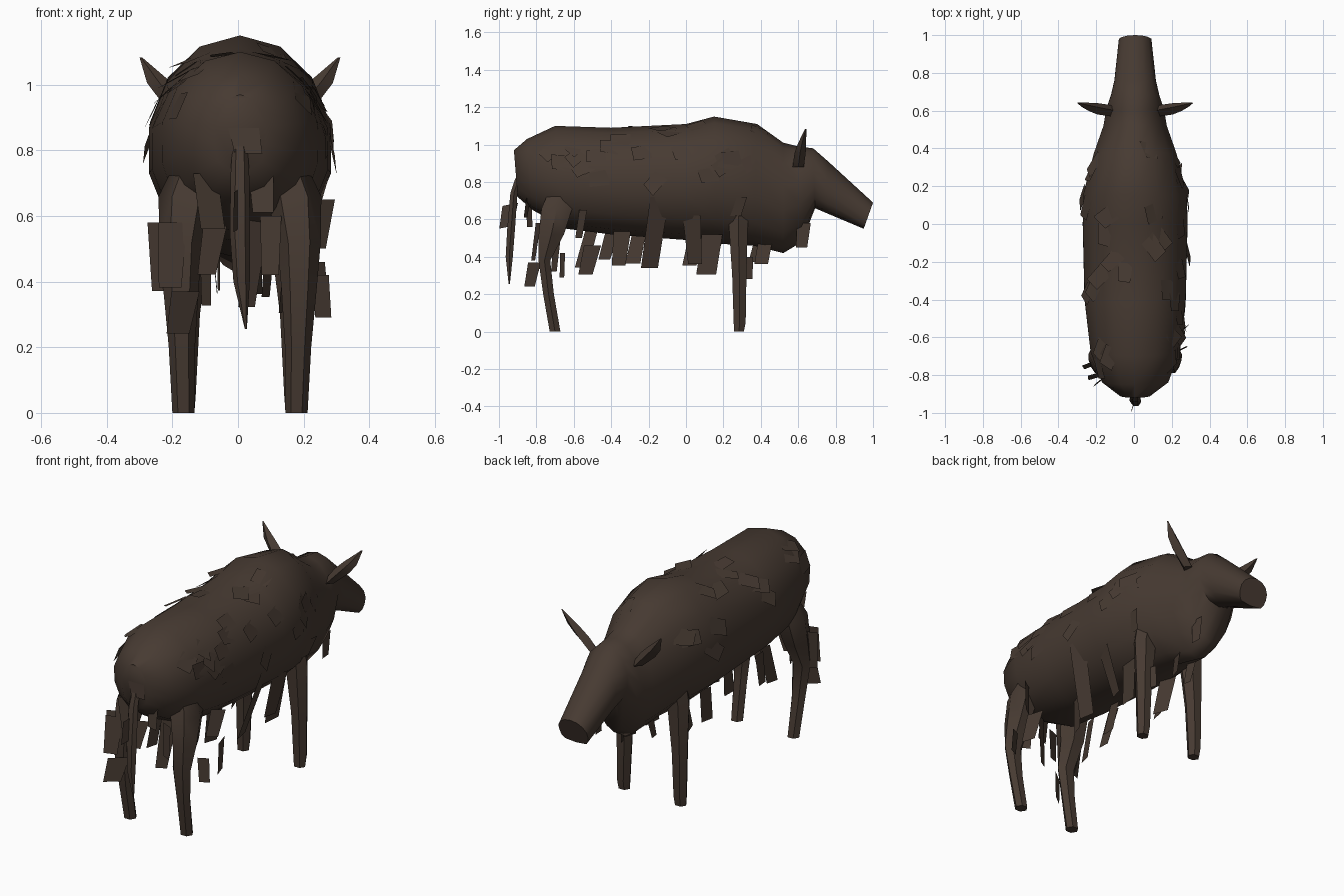
import bpy, bmesh, random
from math import sin, cos, pi, radians
from mathutils import Vector

random.seed(4)
cube = bpy.data.objects.get("Cube")
if cube:
    bpy.data.objects.remove(cube)

COLOUR = (0.063, 0.043, 0.032, 1)
fur = bpy.data.materials.new("dark_brown_fur")
fur.use_nodes = True
fur.diffuse_color = COLOUR
bsdf = fur.node_tree.nodes["Principled BSDF"]
bsdf.inputs["Base Color"].default_value = COLOUR
bsdf.inputs["Roughness"].default_value = 0.9

CENTRE = .006  # the animal stands slightly off the middle


def finish(name, bm, smooth=True):
    mesh = bpy.data.meshes.new(name)
    bm.to_mesh(mesh)
    bm.free()
    mesh.materials.append(fur)
    obj = bpy.data.objects.new(name, mesh)
    bpy.context.collection.objects.link(obj)
    if smooth:
        bpy.ops.object.select_all(action='DESELECT')
        obj.select_set(True)
        bpy.context.view_layer.objects.active = obj
        bpy.ops.object.shade_smooth_by_angle(angle=radians(50))


def loft(name, rings):
    """Skin a list of rings and cap both ends."""
    bm = bmesh.new()
    loops = [[bm.verts.new(p) for p in ring] for ring in rings]
    n = len(loops[0])
    for a, b in zip(loops, loops[1:]):
        for i in range(n):
            j = (i + 1) % n
            bm.faces.new((a[i], a[j], b[j], b[i]))
    bm.faces.new(loops[0])
    bm.faces.new(loops[-1])
    bmesh.ops.recalc_face_normals(bm, faces=bm.faces[:])
    finish(name, bm)


def limb(name, path, sides=8, side=1):
    """Tube of level rings: x, y, z, x radius, y radius."""
    angles = [2 * pi * i / sides for i in range(sides)]
    loft(name, [[Vector((CENTRE + side * (x + rx * cos(a)), y + ry * sin(a), z))
                 for a in angles] for x, y, z, rx, ry in path])


# Body, neck and head: top y, top z, bottom y, bottom z, half width,
# underside shape (below 1 is flat, above 1 is keeled)
SECTIONS = [
    (-.92, .97, -.90, .72, .08, .8), (-.85, 1.03, -.82, .65, .18, .8),
    (-.70, 1.10, -.64, .55, .242, .75), (-.40, 1.09, -.40, .52, .274, .85),
    (0, 1.11, 0, .49, .284, .9), (.15, 1.15, .17, .47, .281, 1),
    (.38, 1.11, .36, .46, .225, 1.1), (.52, 1.01, .52, .42, .172, 1.5),
    (.60, .99, .62, .48, .157, 1.5), (.68, .98, .69, .66, .13, .9),
    (.76, .91, .76, .63, .112, .7), (1.0, .69, .95, .55, .088, .35)]


def section_point(s, a):
    top, bottom = Vector((CENTRE, s[0], s[1])), Vector((CENTRE, s[2], s[3]))
    across = sin(a)
    if cos(a) < 0 and abs(across) > 1e-5:
        across = abs(across) ** s[5] * (1 if across > 0 else -1)
    return (top + bottom) / 2 + (top - bottom) / 2 * cos(a) + Vector((s[4] * across, 0, 0))


def section_at(y):
    for s, t in zip(SECTIONS, SECTIONS[1:]):
        if s[0] <= y <= t[0]:
            f = (y - s[0]) / (t[0] - s[0])
            return [p + (q - p) * f for p, q in zip(s, t)]


loft("body", [[section_point(s, 2 * pi * i / 14) for i in range(14)] for s in SECTIONS])

# Legs, ears
for side, label in ((1, "left"), (-1, "right")):
    limb(label + "_hind_leg", [
        (.13, -.65, .80, .05, .07), (.165, -.69, .66, .083, .095),
        (.180, -.72, .52, .066, .078), (.180, -.757, .38, .054, .036),
        (.177, -.735, .20, .040, .033), (.172, -.70, 0, .034, .033)],
        sides=6, side=side)
    limb(label + "_front_leg", [
        (.13, .28, .74, .06, .07), (.155, .28, .56, .066, .058),
        (.168, .285, .3, .046, .044), (.172, .287, .05, .037, .037),
        (.172, .283, 0, .033, .030)], sides=6, side=side)
    limb(label + "_ear", [
        (.13, .60, .88, .03, .03), (.20, .61, .955, .045, .030),
        (.245, .62, 1.005, .038, .022), (.302, .64, 1.083, .004, .004)],
        sides=4, side=side)

# Tail
limb("tail", [
    (0, -.895, .82, .022, .02), (0, -.920, .74, .028, .022),
    (0, -.935, .55, .031, .024), (.005, -.945, .40, .025, .022),
    (.018, -.945, .255, .003, .004)], sides=6)


# Fur tufts: flat ragged quads gathered into one object per region
def tuft(bm, root, down, across, length, width):
    tip = root + down * length + across * random.uniform(-.02, .02)
    w0, w1 = width * random.uniform(.42, .52), width * random.uniform(.35, .5)
    bm.faces.new([bm.verts.new(p) for p in (
        root - across * w0, root + across * w0, tip + across * w1, tip - across * w1)])


# Tufts hanging from flanks and belly: x, y, top z, length, width, sideways lean
HANGING = [
    (.25, -.50, .46, .16, .11, .1), (.10, -.34, .55, .20, .10, -.1),
    (.268, -.14, .72, .40, .12, -.3), (.235, .03, .62, .27, .10, -.3),
    (.15, .14, .52, .22, .11, -.1), (.25, .27, .72, .11, .12, -.3),
    (.16, .33, .40, .12, .06, 0), (.06, .43, .52, .16, .08, 0),
    (.10, .63, .58, .13, .08, 0), (-.13, -.50, .56, .22, .08, 0),
    (-.08, -.25, .53, .17, .08, .1), (-.18, -.38, .58, .20, .08, .1),
    (-.16, .06, .55, .20, .08, .1), (-.10, .16, .52, .20, .10, 0),
    (-.06, .40, .50, .13, .07, 0)]
bm = bmesh.new()
for x, y, z, length, width, lean in HANGING:
    down = Vector((lean, random.uniform(-.3, .05), -1)).normalized()
    across = Vector((random.uniform(-.4, .4), 1, 0)).normalized()
    tuft(bm, Vector((x, y, z)), down, across, length, width)
finish("hanging_tufts", bm, False)

# Tufts behind the thighs and under the tail: x, y, top z, length, width, turn
REAR = [
    (-.10, -.84, .73, .17, .08, .4), (.07, -.84, .73, .12, .08, -.3),
    (.01, -.91, .90, .11, .11, 0), (-.20, -.79, .58, .20, .09, .3),
    (-.16, -.81, .37, .13, .11, .8), (-.25, -.74, .58, .21, .06, .4),
    (-.07, -.74, .57, .15, .08, .4), (.06, -.68, .60, .28, .08, .6),
    (.10, -.76, .60, .18, .07, -.5), (.265, -.55, .65, .15, .08, .7),
    (.25, -.66, .42, .13, .07, .5)]
bm = bmesh.new()
for x, y, z, length, width, turn in REAR:
    down = Vector((random.uniform(-.1, .1), random.uniform(-.15, 0), -1)).normalized()
    tuft(bm, Vector((x, y, z)), down, Vector((1, turn, 0)).normalized(), length, width)
tuft(bm, Vector((0, -.94, .68)), Vector((0, -.1, -1)), Vector((.3, 1, .2)).normalized(), .12, .10)
finish("rear_tufts", bm, False)

# Tufts lying on the back and upper sides, swept backwards
bm = bmesh.new()
for i in range(36):
    y = -.76 + 1.2 * (i + random.random()) / 36
    a = random.uniform(-1.6, 1.6)
    root = section_point(section_at(y), a)
    behind = section_point(section_at(y - .1), a)
    beside = section_point(section_at(y), a + .1)
    back, around = (behind - root).normalized(), (beside - root).normalized()
    normal = around.cross(back).normalized()
    if normal.dot(Vector((sin(a), 0, cos(a)))) < 0:
        normal.negate()
    sweep = (back + around * random.uniform(0, 1) * (1 if a > 0 else -1)).normalized()
    down = (sweep + normal * random.uniform(.04, .15)).normalized()
    tuft(bm, root - normal * .006, down, normal.cross(down).normalized(),
         random.uniform(.09, .12), .09)
finish("back_tufts", bm, False)
